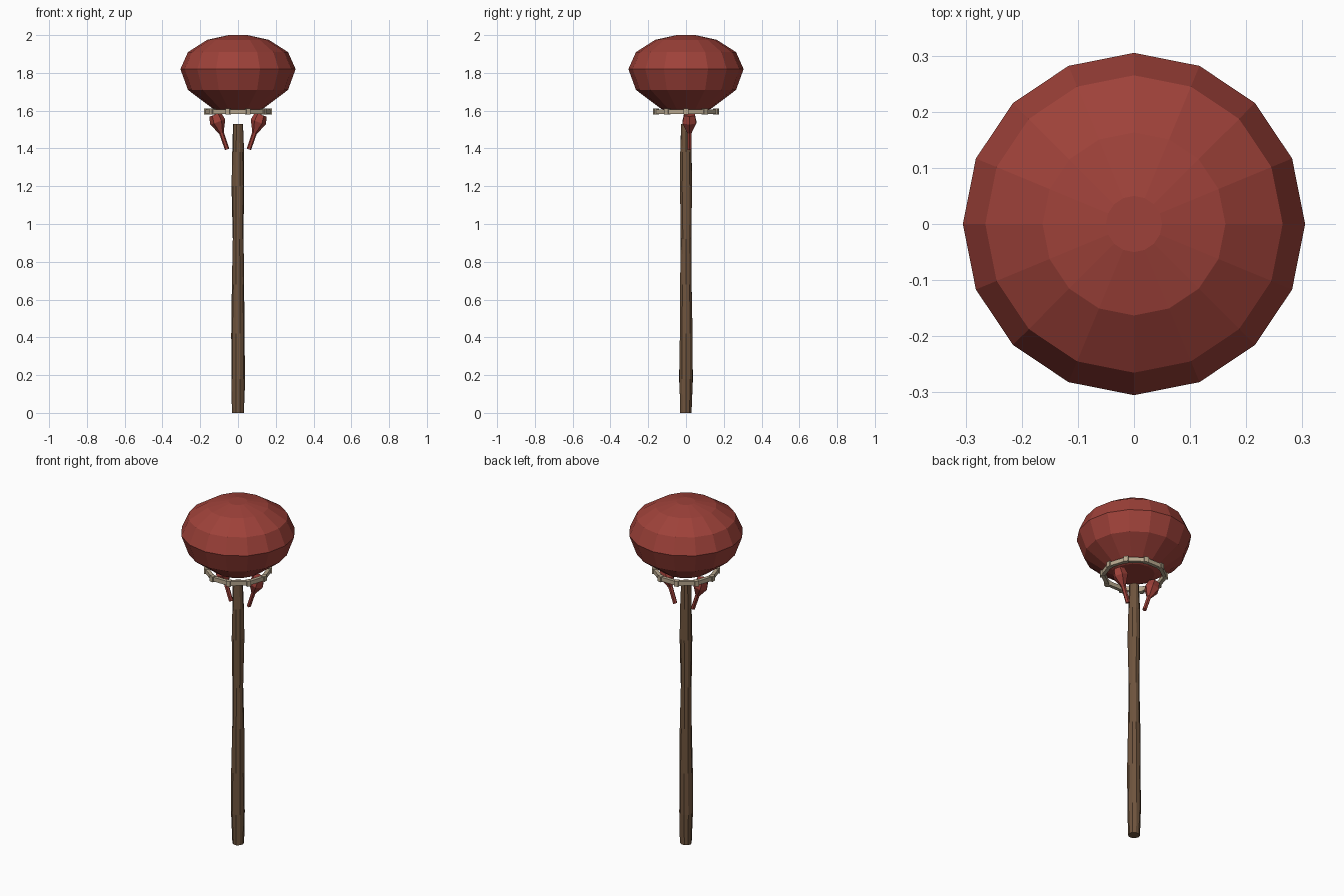
import bpy, bmesh
from math import cos, sin, pi, radians
from mathutils import Matrix

if "Cube" in bpy.data.objects:
    bpy.data.objects.remove(bpy.data.objects["Cube"])


def material(name, rgb):
    m = bpy.data.materials.new(name)
    m.diffuse_color = (*rgb, 1)
    m.use_nodes = True
    m.node_tree.nodes["Principled BSDF"].inputs["Base Color"].default_value = m.diffuse_color
    return m


RED = material("red_felt", (0.34, 0.053, 0.041))
WOOD = material("wood", (0.16, 0.09, 0.048))
CORD = material("cord", (0.48, 0.39, 0.27))


def lathe(name, profile, sides, mat, matrix=Matrix(), wobble=None, closed=False):
    """Flat-shaded revolve of (radius, z) points."""
    bm = bmesh.new()
    rings = []
    for i, (r, z) in enumerate(profile):
        ring = []
        for k in range(sides):
            a = 2 * pi * k / sides
            rr = r + (wobble(i, k) if wobble else 0)
            ring.append(bm.verts.new((rr * cos(a), rr * sin(a), z)))
        rings.append(ring)
    pairs = list(zip(rings, rings[1:]))
    if closed:
        pairs.append((rings[-1], rings[0]))
    else:
        bm.faces.new(rings[0])
        bm.faces.new(rings[-1])
    for lo, hi in pairs:
        for k in range(sides):
            n = (k + 1) % sides
            bm.faces.new((lo[k], lo[n], hi[n], hi[k]))
    bmesh.ops.recalc_face_normals(bm, faces=bm.faces)
    return finish(name, bm, mat, matrix)


def finish(name, bm, mat, matrix=Matrix()):
    mesh = bpy.data.meshes.new(name)
    bm.to_mesh(mesh)
    bm.free()
    mesh.materials.append(mat)
    ob = bpy.data.objects.new(name, mesh)
    ob.matrix_world = matrix
    bpy.context.collection.objects.link(ob)
    return ob


# Padded mallet head
lathe("mallet_head", [(0.11, 1.60), (0.135, 1.612), (0.265, 1.71), (0.305, 1.82),
                      (0.265, 1.91), (0.163, 1.975), (0.05, 2.0)], 16, RED)

# Slightly uneven wooden handle
lathe("handle", [(0.031, 0), (0.037, 0.18), (0.035, 0.42), (0.032, 0.68), (0.029, 0.92),
                 (0.033, 1.2), (0.031, 1.38), (0.027, 1.53)], 10, WOOD,
      wobble=lambda i, k: 0.0015 * sin(i * 2.3 + k * 1.7))

# Loose cord ring under the head
SEGMENTS = 10
lathe("cord_ring", [(0.155, 1.583), (0.176, 1.583), (0.176, 1.607), (0.155, 1.607)],
      SEGMENTS, CORD, closed=True)

# Small knots at the ring corners
bm = bmesh.new()
for k in range(SEGMENTS):
    m = (Matrix.Rotation(2 * pi * k / SEGMENTS, 4, 'Z')
         @ Matrix.Translation((0.167, 0, 1.595))
         @ Matrix.Diagonal((0.026, 0.024, 0.031, 1)))
    bmesh.ops.create_cube(bm, size=1, matrix=m)
finish("cord_knots", bm, CORD)

# Two hanging tassels leaning inward
for side, label in ((-1, "left"), (1, "right")):
    place = (Matrix.Translation((side * 0.122, 0.018, 1.582))
             @ Matrix.Rotation(radians(19 * side), 4, 'Y'))
    lathe(f"tassel_bulb_{label}", [(0.033, -0.003), (0.042, -0.045), (0.013, -0.105)],
          6, RED, place)
    lathe(f"tassel_tail_{label}", [(0.013, -0.07), (0.012, -0.198)], 6, RED, place)
